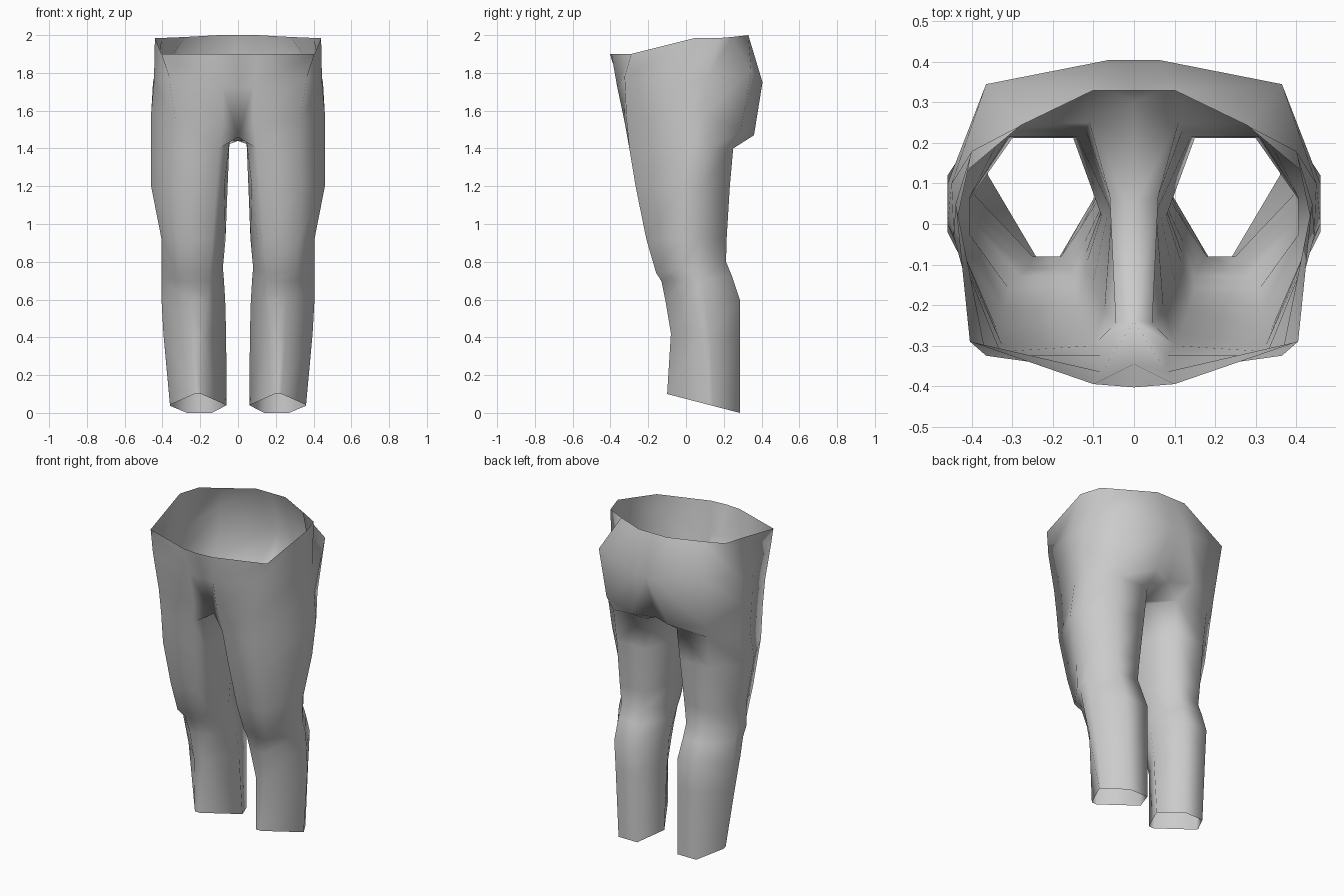
import bpy
import bmesh

if "Cube" in bpy.data.objects:
    bpy.data.objects.remove(bpy.data.objects["Cube"], do_unlink=True)

# Cloth colour
cloth = bpy.data.materials.new("grey_cloth")
cloth.use_nodes = True
colour = (0.6, 0.6, 0.6, 1)
cloth.diffuse_color = colour
cloth.node_tree.nodes["Principled BSDF"].inputs["Base Color"].default_value = colour

# Leg sections: height at the back, tilt, front y, back y, side y,
# inner x, outer x, front edge from x to x, back edge from x to x
LEG = [
    (0, .26, -.1, .285, .13, .06, .36, .195, .23, .14, .27),
    (.42, 0, -.08, .285, .1, .063, .395, .18, .25, .14, .29),
    (.6, 0, -.11, .285, .07, .068, .405, .16, .26, .14, .3),
    (.72, -.06, -.13, .245, .05, .075, .405, .15, .28, .15, .3),
    (.8, -.16, -.158, .212, .02, .08, .405, .15, .31, .15, .3),
    (.92, 0, -.21, .215, .02, .066, .405, .135, .32, .14, .31),
    (1.2, 0, -.267, .232, .03, .055, .46, .115, .335, .12, .32),
    (1.4, 0, -.3, .25, .07, .045, .46, .1, .325, .11, .33),
]

# Half hip sections, from front middle round the side to back middle
HIPS = [
    [(0, -.24, 1.46), (.08, -.325, 1.54), (.33, -.315, 1.55), (.46, 0, 1.58),
     (.46, .1, 1.58), (.35, .29, 1.49), (.13, .36, 1.47), (0, .3, 1.46)],
    [(0, -.345, 1.72), (.08, -.365, 1.73), (.365, -.325, 1.78), (.445, -.03, 1.75),
     (.45, .1, 1.75), (.365, .345, 1.81), (.06, .405, 1.75), (0, .405, 1.75)],
    [(0, -.403, 1.9), (.1, -.395, 1.9), (.405, -.29, 1.9), (.44, .05, 1.985),
     (.4, .18, 1.985), (.28, .243, 1.99), (.1, .33, 2), (0, .33, 2)],
]


def leg_outline(row):
    """Points of one leg section, counterclockwise from the front inner edge."""
    z, tilt, front, back, side, inner, outer, fi, fo, bi, bo = row
    half = .01 + .04 * min(z, 1)
    # The inner thigh squares off towards the crotch
    rise = z / 1.4
    reach = .5 + .35 * rise
    thigh = (inner + (fi - inner) * reach * (1 - rise ** 3),
             side + (front - side) * reach)
    outline = [(fi, front), (fo, front), (outer, side - half),
               (outer, side + half), (bo, back), (bi, back),
               (inner, side), thigh]
    return [(x, y, z + tilt * (back - y)) for x, y in outline]


def bridge(bm, low, high, closed):
    """Join two sections with a band of quads."""
    count = len(low)
    for j in range(count if closed else count - 1):
        k = (j + 1) % count
        bm.faces.new((low[j], low[k], high[k], high[j]))


bm = bmesh.new()

# Leg tube, open at the cuff
legs = [[bm.verts.new(p) for p in leg_outline(row)] for row in LEG]
for low, high in zip(legs, legs[1:]):
    bridge(bm, low, high, True)

# Hip bands, open at the waist
hips = [[bm.verts.new(p) for p in row] for row in HIPS]
top = legs[-1]
bridge(bm, top[:6], hips[0][1:7], False)
for low, high in zip(hips, hips[1:]):
    bridge(bm, low, high, False)

# Crotch gusset between the legs
front_inner, back_inner, inner, thigh = top[0], top[5], top[6], top[7]
inner.co.x = .06
inner.co.z = thigh.co.z = 1.44
middle = bm.verts.new((0, .05, 1.44))
front_mid, back_mid = hips[0][0], hips[0][-1]
bm.faces.new((front_mid, middle, inner, thigh))
bm.faces.new((middle, back_mid, back_inner, inner))
bm.faces.new((front_mid, thigh, front_inner, hips[0][1]))
bm.faces.new((back_mid, hips[0][6], back_inner))

for face in bm.faces:
    face.smooth = True

mesh = bpy.data.meshes.new("trousers")
bm.to_mesh(mesh)
bm.free()
mesh.materials.append(cloth)
trousers = bpy.data.objects.new("trousers", mesh)
bpy.context.collection.objects.link(trousers)

# Other half
mirror = trousers.modifiers.new("other_side", "MIRROR")
mirror.use_axis[0] = True
mirror.use_mirror_merge = True
mirror.merge_threshold = .001
